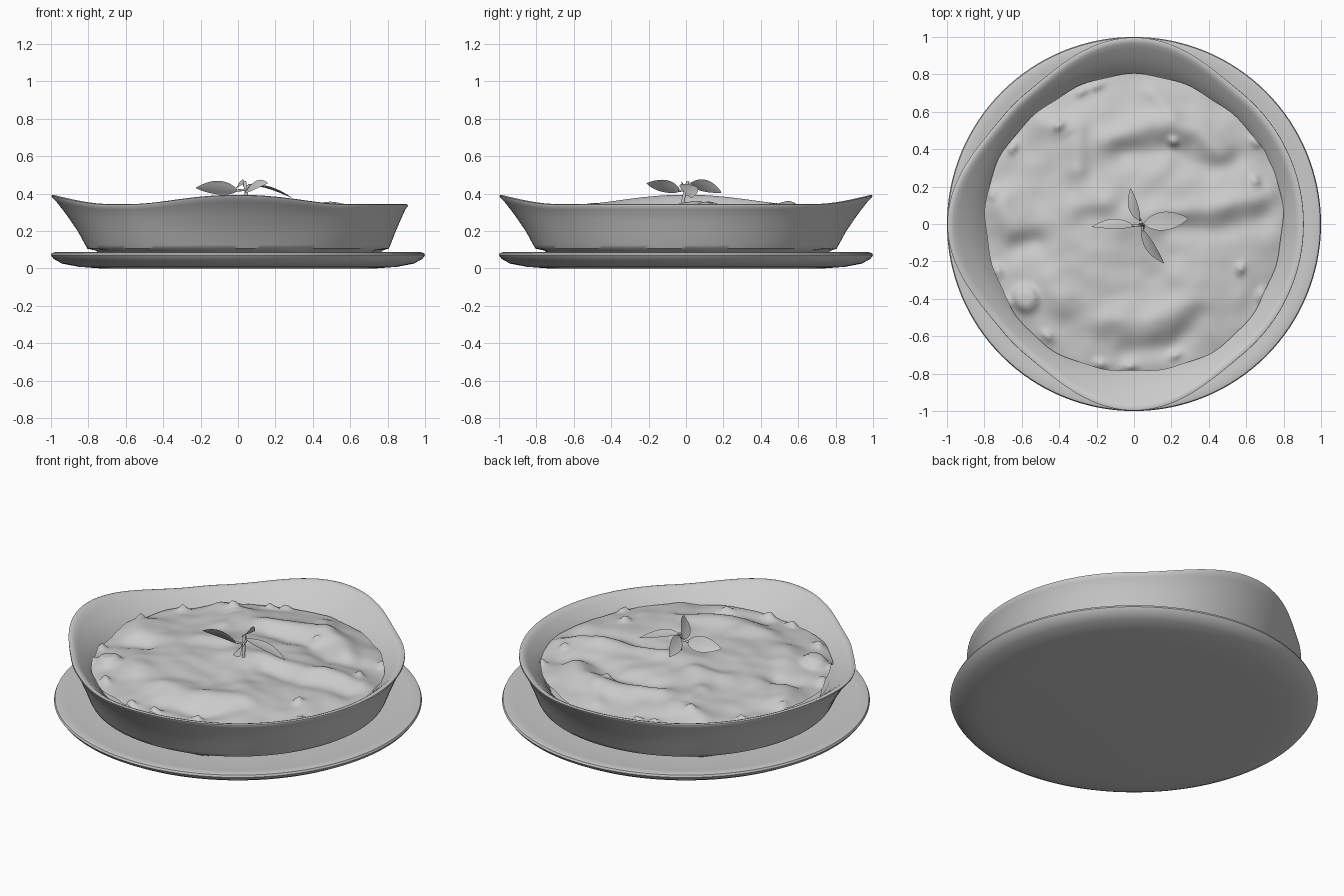
import bpy, bmesh, math
from mathutils import Vector, noise

cube = bpy.data.objects.get("Cube")
if cube:
    bpy.data.objects.remove(cube)

GREY = 0.6
mat = bpy.data.materials.new("plain grey")
mat.use_nodes = True
mat.diffuse_color = (GREY, GREY, GREY, 1)
bsdf = next(n for n in mat.node_tree.nodes if n.type == 'BSDF_PRINCIPLED')
bsdf.inputs["Base Color"].default_value = (GREY, GREY, GREY, 1)


def finish(name, bm, angle=50, recalc=True):
    if recalc:
        bmesh.ops.recalc_face_normals(bm, faces=bm.faces)
    mesh = bpy.data.meshes.new(name)
    bm.to_mesh(mesh)
    bm.free()
    mesh.materials.append(mat)
    obj = bpy.data.objects.new(name, mesh)
    bpy.context.collection.objects.link(obj)
    bpy.ops.object.select_all(action='DESELECT')
    obj.select_set(True)
    bpy.context.view_layer.objects.active = obj
    bpy.ops.object.shade_smooth_by_angle(angle=math.radians(angle))
    return obj


def lathe(name, rows, point, segments=128, cap_start=True, cap_end=True, angle=50):
    """Rings of points joined by quads; point(row, angle) gives a position."""
    bm = bmesh.new()
    rings = [[bm.verts.new(point(row, math.tau * i / segments)) for i in range(segments)]
             for row in rows]
    for a, b in zip(rings, rings[1:]):
        for i in range(segments):
            j = (i + 1) % segments
            bm.faces.new((a[i], a[j], b[j], b[i]))
    if cap_start:
        bm.faces.new(rings[0][::-1])
    if cap_end:
        bm.faces.new(rings[-1])
    return finish(name, bm, angle)


def ring_point(row, a):
    return (row[0] * math.cos(a), row[0] * math.sin(a), row[1])


# Round plate under the dish
lathe("plate", [(.74, 0), (.85, .008), (.94, .025), (.985, .05), (1, .07), (.995, .082),
                (.975, .087), (.94, .083), (.85, .076), (.7, .074)], ring_point)


# Baking dish with three flared lips: back, front and right
def lip(a):
    total = 0
    for centre in (math.pi / 2, math.pi, -math.pi / 2):
        d = abs((a - centre + math.pi) % math.tau - math.pi) / math.radians(40)
        if d < 1:
            total += math.cos(d * math.pi / 2) ** 2
    return total


def dish_point(row, a):
    r, z = row
    flare = max(0, (z - .1) / .24) ** 1.7 * lip(a)
    if z < .1:                       # uneven foot
        r += .012 * math.sin(a * 9) + .008 * math.sin(a * 14)
    return ((r + .09 * flare) * math.cos(a), (r + .09 * flare) * math.sin(a), z + .048 * flare)


lathe("baking_dish", [(.74, .076), (.76, .095), (.805, .105), (.815, .125), (.84, .19),
                      (.87, .26), (.895, .315), (.908, .332), (.907, .341), (.895, .344),
                      (.878, .338), (.862, .325), (.825, .29), (.78, .24), (.74, .16)], dish_point)

# Filling: a wavy surface with ridges, hollows and small peaks
RIDGES = [  # height, width, path
    (.045, .07, [(-.15, .45), (.1, .55), (.35, .5), (.47, .38)]),
    (-.035, .07, [(-.05, .38), (.2, .4), (.4, .28), (.55, .36)]),
    (.04, .06, [(.12, .06), (.4, .08), (.72, .15)]),
    (-.025, .06, [(.2, -.03), (.45, -.03), (.7, .03)]),
    (.035, .09, [(-.15, -.52), (.1, -.55), (.3, -.42)]),
    (-.03, .06, [(-.05, -.69), (.2, -.66), (.36, -.48)]),
    (.04, .07, [(-.72, .1), (-.66, -.03)]),
    (-.04, .06, [(-.62, -.12), (-.54, -.1)]),
    (.035, .06, [(-.5, .55), (-.3, .5), (-.3, .3)]),
    (.03, .06, [(-.3, .1), (-.15, .12)]),
    (.03, .07, [(-.45, -.3), (-.35, -.45)]),
    (.03, .05, [(.1, .7), (.2, .58)]),
]
PEAKS = [(-.28, .71), (-.2, .74), (-.65, .41), (-.76, .16), (-.73, -.25), (-.68, -.42),
         (-.46, -.6), (-.18, -.75), (-.02, -.76), (.22, -.7), (.57, -.24), (.68, -.38),
         (.65, .44), (.65, .23), (.21, .44), (-.4, .53)]


def path_distance(p, path):
    best = 9
    for a, b in zip(path, path[1:]):
        a, b = Vector(a), Vector(b)
        t = min(1, max(0, (p - a).dot(b - a) / (b - a).length_squared))
        best = min(best, (p - a - (b - a) * t).length)
    return best


def filling_height(x, y):
    p = Vector((x, y))
    r = p.length
    z = .272 + .05 * (1 - (r / .8) ** 4)
    z += .016 * noise.noise(Vector((x * 4, y * 6, .5)))
    z += .008 * noise.noise(Vector((x * 9, y * 9, 3)))
    for height, width, path in RIDGES:
        z += .7 * height * math.exp(-(path_distance(p, path) / width) ** 2)
    for peak in PEAKS:
        z += .035 * math.exp(-((p - Vector(peak)).length / .024) ** 2)
    # one round lump near the rim
    z += .04 / (1 + ((p - Vector((-.58, -.4))).length / .065) ** 8)
    return z + .03 * math.exp(-(r / .15) ** 2)


def filling_point(r, a):
    r *= 1 + .012 * math.sin(a * 5) * r + .006 * math.sin(a * 17) * r
    x, y = r * math.cos(a), r * math.sin(a)
    return (x, y, filling_height(x, y))


lathe("filling", [.795 * (1 - i / 64) for i in range(64)], filling_point, 180,
      cap_start=False, angle=80)


# Herb sprig: four pointed leaves and a short stem
def leaf(name, base, tip, width, tilt, arch=.012, steps=10):
    base, tip = Vector(base), Vector(tip)
    along = tip - base
    flat = along.cross(Vector((0, 0, 1))).normalized()
    up = flat.cross(along).normalized()
    side = flat * math.cos(tilt) + up * math.sin(tilt)
    normal = side.cross(along).normalized()
    bm = bmesh.new()
    rows = []
    for i in range(steps + 1):
        t = i / steps
        half = width / 2 * (math.sin(math.pi * t ** .85) ** .8 if 0 < i < steps else .03)
        mid = base + along * t + normal * arch * math.sin(math.pi * t)
        rows.append([bm.verts.new(mid + side * half * s + normal * .1 * half * abs(s))
                     for s in (-1, -.5, 0, .5, 1)])
    for a, b in zip(rows, rows[1:]):
        for i in range(4):
            bm.faces.new((a[i], a[i + 1], b[i + 1], b[i]))
    finish(name, bm, 60, recalc=False)


leaf("leaf_left", (.05, 0, .45), (.29, .03, .375), .1, .1)
leaf("leaf_right", (0, -.01, .415), (-.225, -.015, .43), .09, -.95)
leaf("leaf_back", (.03, .02, .455), (-.02, .19, .405), .08, .85)
leaf("leaf_front", (.04, -.03, .41), (.16, -.21, .455), .08, -.85)


def stem(name, points, radius=.006):
    curve = bpy.data.curves.new(name, 'CURVE')
    curve.dimensions = '3D'
    curve.bevel_depth = radius
    curve.bevel_resolution = 2
    curve.use_fill_caps = True
    spline = curve.splines.new('POLY')
    spline.points.add(len(points) - 1)
    for point, co in zip(spline.points, points):
        point.co = (*co, 1)
    curve.materials.append(mat)
    bpy.context.collection.objects.link(bpy.data.objects.new(name, curve))


stem("stem", [(.05, -.02, .34), (.045, -.01, .39), (.04, 0, .43), (.035, .01, .465)], .009)
for label, end in (("left", (.06, 0, .447)), ("right", (-.01, -.01, .416)),
                   ("back", (.03, .03, .452)), ("front", (.05, -.04, .413))):
    stem("stalk_" + label, [(.042, -.005, .42), end])
